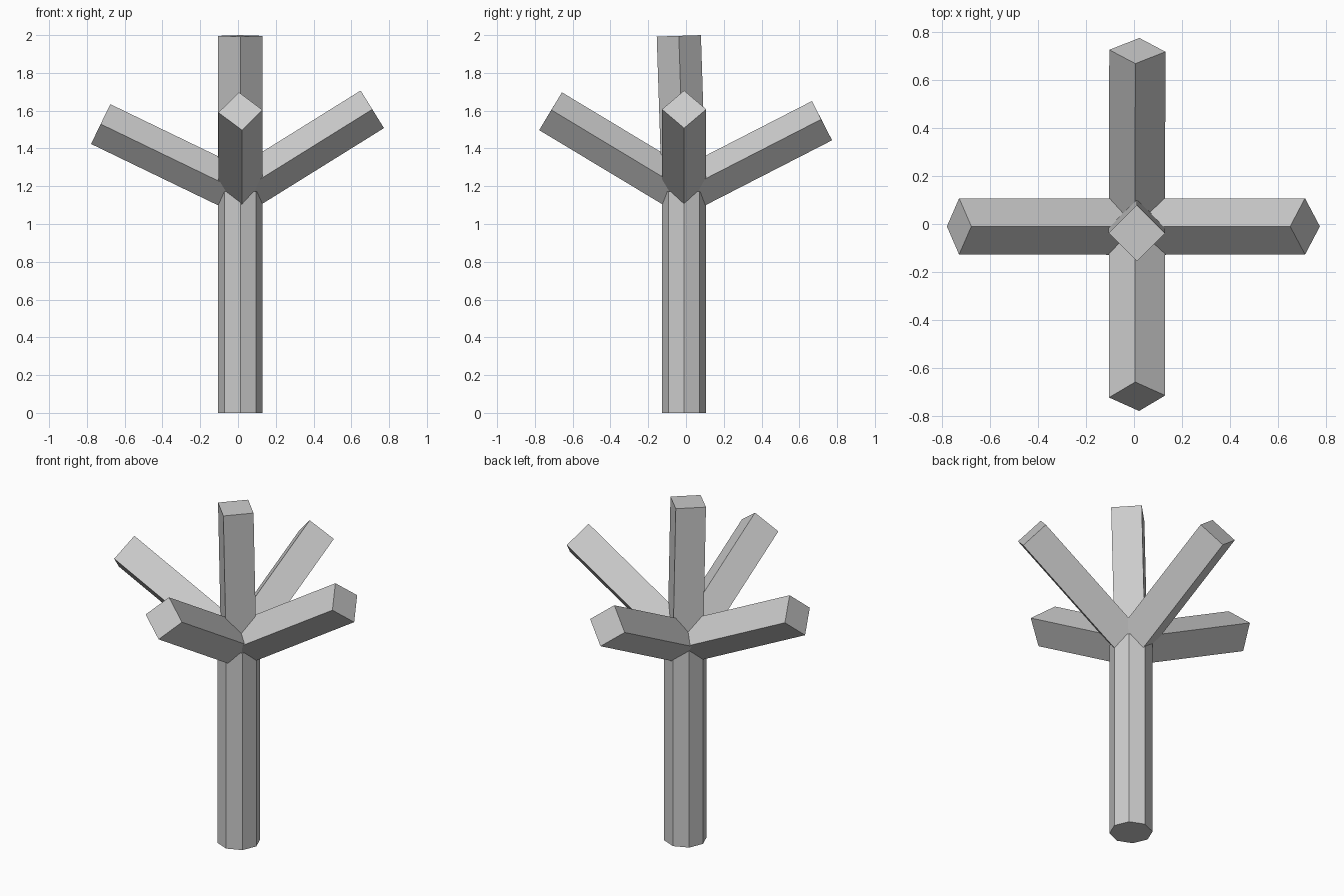
import bpy, bmesh
from mathutils import Vector, Matrix

cube = bpy.data.objects.get("Cube")
if cube:
    bpy.data.objects.remove(cube, do_unlink=True)

grey = bpy.data.materials.new("plain grey")
grey.use_nodes = True
colour = (0.6, 0.6, 0.6, 1)
grey.diffuse_color = colour
grey.node_tree.nodes["Principled BSDF"].inputs["Base Color"].default_value = colour

RADIUS = 0.117


def prism(name, start, end, sides, side_hint):
    """Capped prism from start to end, with one corner along side_hint."""
    start, end = Vector(start), Vector(end)
    axis = end - start
    z = axis.normalized()
    hint = Vector(side_hint)
    x = (hint - z * hint.dot(z)).normalized()
    y = z.cross(x)
    turn = Matrix((x, y, z)).transposed().to_4x4()
    bm = bmesh.new()
    bmesh.ops.create_cone(bm, cap_ends=True, segments=sides, radius1=RADIUS,
                          radius2=RADIUS, depth=axis.length)
    mesh = bpy.data.meshes.new(name)
    bm.to_mesh(mesh)
    bm.free()
    mesh.materials.append(grey)
    obj = bpy.data.objects.new(name, mesh)
    obj.matrix_world = Matrix.Translation((start + end) / 2) @ turn
    bpy.context.collection.objects.link(obj)


# Trunk
fork = (0.012, -0.011, 1.172)
prism("trunk", (fork[0], fork[1], 0), fork, 8, (1, 0, 0))

# Branches: tip position and the direction of a side corner
branches = {
    "left_branch": ((0.711, -0.01, 1.607), (0, 1, 0)),
    "right_branch": ((-0.727, -0.01, 1.529), (0, 1, 0)),
    "front_branch": ((0.013, -0.717, 1.597), (1, 0, 0.08)),
    "back_branch": ((0.014, 0.72, 1.547), (1, 0, 0.08)),
    "top_branch": ((0.012, -0.038, 1.996), (1, 0, 0)),
}
for name, (tip, side) in branches.items():
    prism(name, fork, tip, 4, side)
